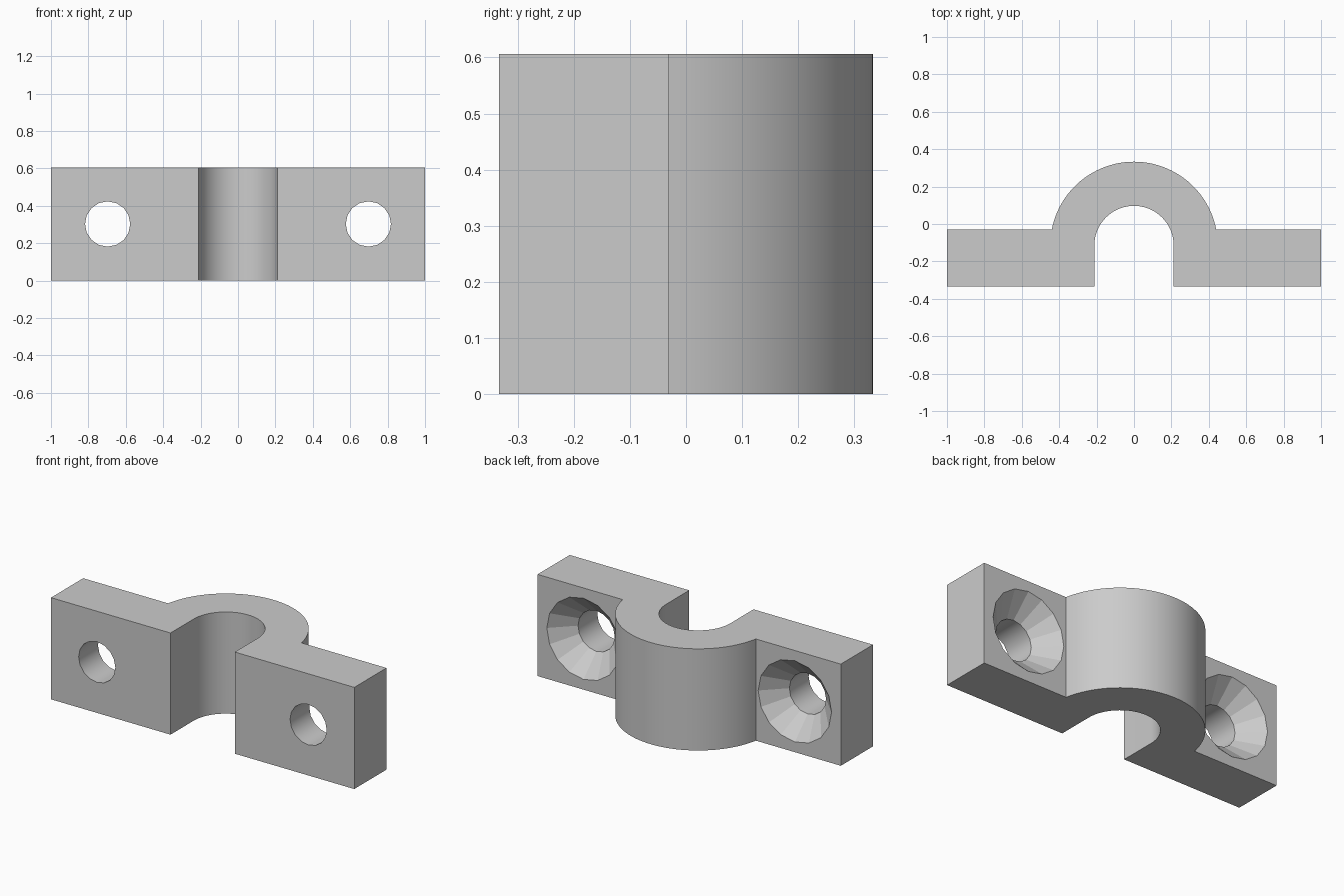
import bpy
import bmesh
from math import asin, cos, sin, pi
from mathutils import Vector

if "Cube" in bpy.data.objects:
    bpy.data.objects.remove(bpy.data.objects["Cube"])

HEIGHT = 0.606
FRONT, BACK = -0.333, -0.03      # flange faces in y
ARCH_Y = -0.115                  # shared centre of both arcs
R_IN, R_OUT = 0.212, 0.448
HOLE_X, HOLE_R, SINK_R = 0.697, 0.121, 0.242
SIDES = 16

grey = bpy.data.materials.new("plain_grey")
grey.use_nodes = True
colour = (0.6, 0.6, 0.6, 1)
grey.diffuse_color = colour
grey.node_tree.nodes["Principled BSDF"].inputs["Base Color"].default_value = colour


def arc(radius, start, end, steps):
    angles = [start + (end - start) * i / steps for i in range(steps + 1)]
    return [(radius * cos(a), ARCH_Y + radius * sin(a)) for a in angles]


def make_object(name, bm):
    bmesh.ops.recalc_face_normals(bm, faces=bm.faces)
    mesh = bpy.data.meshes.new(name)
    bm.to_mesh(mesh)
    bm.free()
    mesh.materials.append(grey)
    obj = bpy.data.objects.new(name, mesh)
    bpy.context.collection.objects.link(obj)
    return obj


# Clamp body: flanges and arch as one extruded outline
meet = asin((BACK - ARCH_Y) / R_OUT)
outline = [(1, FRONT), (1, BACK)]
outline += arc(R_OUT, meet, pi - meet, 48)
outline += [(-1, BACK), (-1, FRONT), (-R_IN, FRONT)]
outline += arc(R_IN, pi, 0, 40)
outline += [(R_IN, FRONT)]
bm = bmesh.new()
face = bm.faces.new([bm.verts.new((x, y, 0)) for x, y in outline])
grown = bmesh.ops.extrude_face_region(bm, geom=[face])["geom"]
bmesh.ops.translate(bm, vec=Vector((0, 0, HEIGHT)),
                    verts=[v for v in grown if isinstance(v, bmesh.types.BMVert)])
clamp = make_object("pipe_clamp", bm)

# Screw holes: straight bore that widens into a countersink at the back
sink_depth = SINK_R - HOLE_R
profile = [(HOLE_R, FRONT - 0.1), (HOLE_R, BACK - sink_depth),
           (SINK_R, BACK), (SINK_R, BACK + 0.2)]
# The countersink is cut from the flange alone, so the end above it stays clear
for side, x in (("left", HOLE_X), ("right", -HOLE_X)):
    bm = bmesh.new()
    rings = []
    for radius, y in profile:
        turn = [2 * pi * i / SIDES for i in range(SIDES)]
        rings.append([bm.verts.new((x + radius * cos(a), y, HEIGHT / 2 + radius * sin(a)))
                      for a in turn])
    for low, high in zip(rings, rings[1:]):
        for i in range(SIDES):
            j = (i + 1) % SIDES
            bm.faces.new((low[i], low[j], high[j], high[i]))
    bm.faces.new(rings[0])
    bm.faces.new(rings[-1])
    cutter = make_object(side + "_hole_cutter", bm)
    cutter.hide_render = True
    cut = clamp.modifiers.new(side + "_screw_hole", "BOOLEAN")
    cut.object = cutter
    cut.solver = "EXACT"
    bpy.context.view_layer.objects.active = clamp
    bpy.ops.object.modifier_apply(modifier=cut.name)
    bpy.data.objects.remove(cutter)

# Smooth arcs and bores, crisp edges, faceted countersinks
bpy.ops.object.select_all(action="DESELECT")
clamp.select_set(True)
bpy.context.view_layer.objects.active = clamp
bpy.ops.object.shade_smooth_by_angle(angle=pi / 6)
for poly in clamp.data.polygons:
    if 0.5 < poly.normal.y < 0.9 and abs(poly.center.x) > 0.45:
        poly.use_smooth = False
